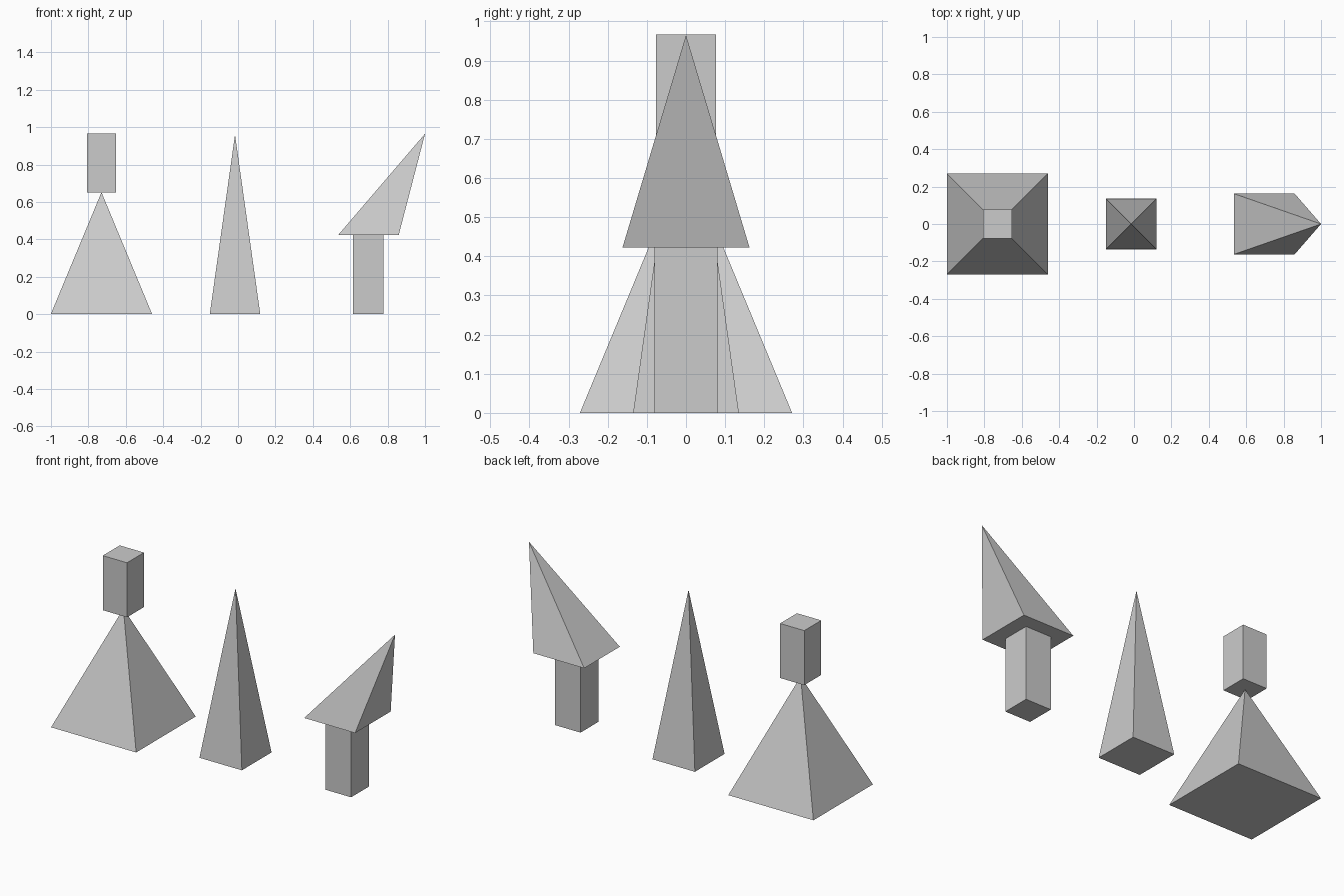
import bpy
import bmesh

if "Cube" in bpy.data.objects:
    bpy.data.objects.remove(bpy.data.objects["Cube"])


def finish(name, bm):
    bmesh.ops.recalc_face_normals(bm, faces=bm.faces)
    mesh = bpy.data.meshes.new(name)
    bm.to_mesh(mesh)
    bm.free()
    obj = bpy.data.objects.new(name, mesh)
    bpy.context.collection.objects.link(obj)
    return obj


def square(bm, x, half, z):
    return [bm.verts.new((x + sx * half, sy * half, z))
            for sx, sy in ((-1, -1), (1, -1), (1, 1), (-1, 1))]


def pyramid(name, x, half, z, apex_x, apex_z):
    bm = bmesh.new()
    base = square(bm, x, half, z)
    apex = bm.verts.new((apex_x, 0, apex_z))
    bm.faces.new(base[::-1])
    for i in range(4):
        bm.faces.new((base[i], base[(i + 1) % 4], apex))
    return finish(name, bm)


def block(name, x, half, z0, z1):
    bm = bmesh.new()
    low, high = square(bm, x, half, z0), square(bm, x, half, z1)
    bm.faces.new(low[::-1])
    bm.faces.new(high)
    for i in range(4):
        j = (i + 1) % 4
        bm.faces.new((low[i], low[j], high[j], high[i]))
    return finish(name, bm)


# Left: wide pyramid with a block balanced on its tip
pyramid("wide_pyramid", -0.73, 0.271, 0, -0.73, 0.652)
block("balanced_block", -0.73, 0.077, 0.652, 0.966)

# Middle: slender spire
pyramid("slender_spire", -0.016, 0.135, 0, -0.016, 0.96)

# Right: leaning pyramid on a square post
block("post", 0.696, 0.081, 0, 0.423)
pyramid("leaning_pyramid", 0.697, 0.162, 0.423, 1.0, 0.965)
